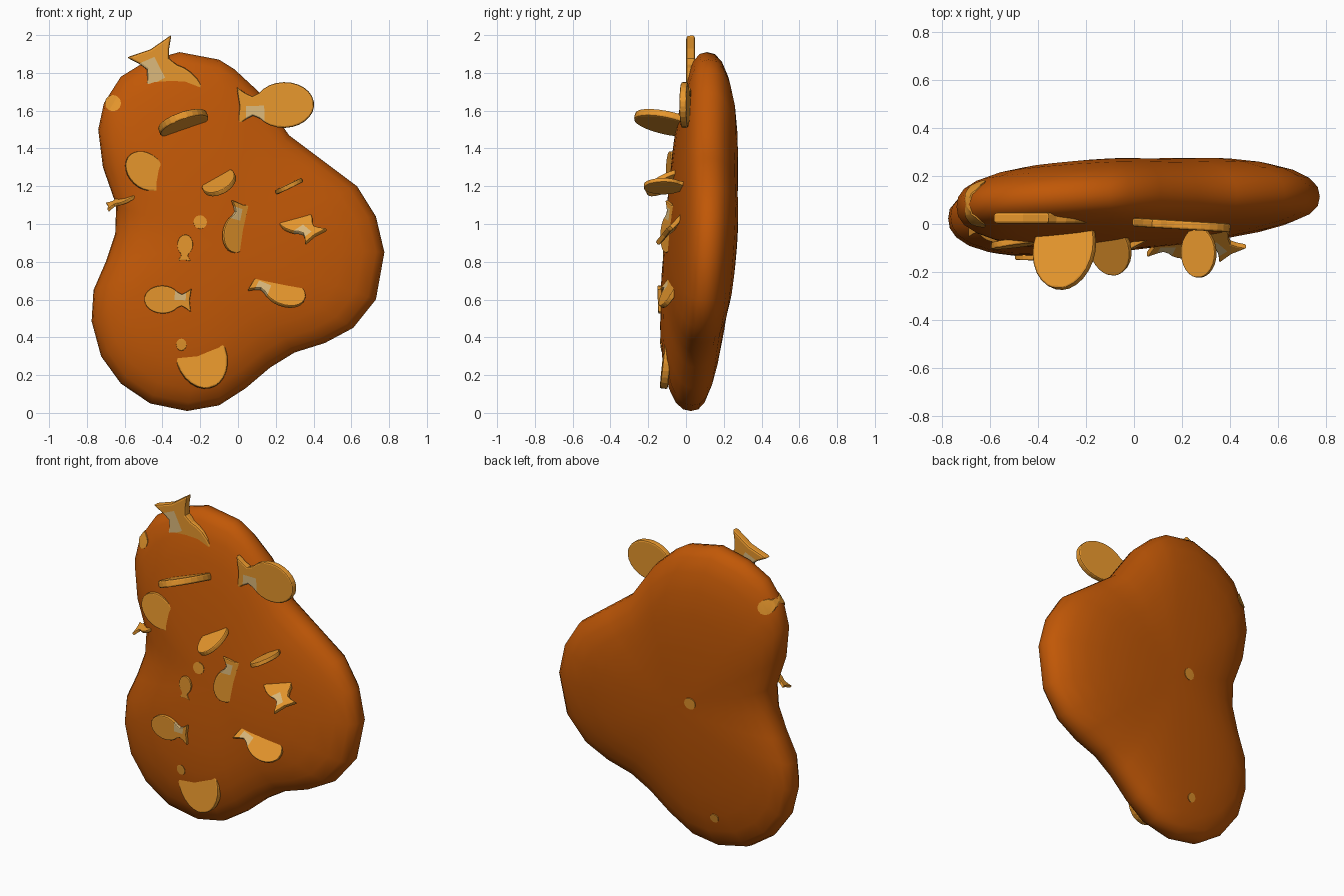
import bpy
import bmesh
import math
from mathutils import Matrix, Vector

if "Cube" in bpy.data.objects:
    bpy.data.objects.remove(bpy.data.objects["Cube"], do_unlink=True)


def make_material(name, color):
    mat = bpy.data.materials.new(name)
    mat.use_nodes = True
    mat.diffuse_color = (*color, 1)
    for node in mat.node_tree.nodes:
        if node.type == 'BSDF_PRINCIPLED':
            node.inputs["Base Color"].default_value = (*color, 1)
            node.inputs["Roughness"].default_value = 0.7
    return mat


BROWN = make_material("fried orange brown", (0.53, 0.096, 0.002))
GOLD = make_material("golden cracker", (0.8, 0.31, 0.026))
CREAM = make_material("pale cream", (0.72, 0.49, 0.2))


def add_object(name, bm, materials):
    bmesh.ops.recalc_face_normals(bm, faces=bm.faces)
    mesh = bpy.data.meshes.new(name)
    bm.to_mesh(mesh)
    bm.free()
    for mat in materials:
        mesh.materials.append(mat)
    obj = bpy.data.objects.new(name, mesh)
    bpy.context.collection.objects.link(obj)
    return obj


# Patty: lobed outline, closed by shrinking rings on the front and the back
OUTLINE = [(-.31, 1.91), (-.1, 1.87), (-.02, 1.82), (.11, 1.7), (.27, 1.47), (.43, 1.35),
           (.63, 1.2), (.73, 1.04), (.775, .85), (.73, .6), (.61, .45), (.46, .37),
           (.3, .32), (.17, .24), (.04, .13), (-.1, .04), (-.27, .01), (-.465, .05),
           (-.62, .155), (-.725, .3), (-.775, .485), (-.765, .65), (-.7, .8), (-.65, .95),
           (-.645, 1.1), (-.715, 1.3), (-.74, 1.5), (-.71, 1.64), (-.62, 1.78), (-.49, 1.86)]
CENTER = Vector((-.1, .9))


def patty_point(point, s, side, grow):
    x, z = CENTER.lerp(Vector(point), s)
    tilt = .079 * x + .077 * z - .062
    middle = .075 + tilt * (1 - .4 * s ** 4)
    half = .177 * (1 - s ** 2.5) ** .4 + grow
    out = (Vector((x, z)) - CENTER).normalized() * grow * s
    return x + out.x, middle + side * half, z + out.y


def patty(name, grow=0.0):
    bm = bmesh.new()
    levels = [.2, .4, .6, .75, .87, .95, .99]
    rows = [(s, -1) for s in levels] + [(1, 0)] + [(s, 1) for s in reversed(levels)]
    rings = [[bm.verts.new(patty_point(p, s, side, grow)) for p in OUTLINE]
             for s, side in rows]
    n = len(OUTLINE)
    for a, b in zip(rings, rings[1:]):
        for i in range(n):
            j = (i + 1) % n
            bm.faces.new((a[i], a[j], b[j], b[i]))
    for ring, side in ((rings[0], -1), (rings[-1], 1)):
        pole = bm.verts.new(patty_point(CENTER, 0, side, grow))
        for i in range(n):
            bm.faces.new((ring[i], ring[(i + 1) % n], pole))
    obj = add_object(name, bm, [BROWN])
    for face in obj.data.polygons:
        face.use_smooth = True
    return obj


body = patty("patty")
bpy.context.view_layer.update()


def front_y(x, z):
    hit, spot, _, _ = body.ray_cast(Vector((x, -2, z)), Vector((0, 1, 0)))
    return spot.y if hit else 0


# Spots: slanted pegs through the patty, trimmed flush to a slightly larger copy
limit = patty("spot_limit", .004)
limit.hide_render = True
PEGS = [(-.662, 1.64, .043, 0), (-.2, 1.01, .036, -.17), (-.3, .36, .027, -.48)]
for index, (x, z, radius, slope) in enumerate(PEGS):
    bm = bmesh.new()
    turn = Vector((0, 1, slope)).to_track_quat('Z', 'X').to_matrix().to_4x4()
    start = Matrix.Translation((x, front_y(x, z), z))
    bmesh.ops.create_cone(bm, cap_ends=True, segments=12, radius1=radius, radius2=radius,
                          depth=1, matrix=start @ turn)
    spot = add_object(f"spot_{index + 1}", bm, [GOLD])
    trim = spot.modifiers.new("trim", 'BOOLEAN')
    trim.operation = 'INTERSECT'
    trim.object = limit
    bpy.context.view_layer.objects.active = spot
    bpy.ops.object.modifier_apply(modifier=trim.name)
    spot.data.materials.clear()
    spot.data.materials.append(GOLD)
    for face in spot.data.polygons:
        face.material_index = 0
bpy.data.objects.remove(limit, do_unlink=True)


# Fish crackers: oval body and forked tail, as a thick plate
def fish(name, length, center, nose, lateral, pale=False):
    bm = bmesh.new()
    stations = []
    for step in range(11):
        t = math.radians(6 + step * 14)
        stations.append((.385 * math.cos(t), .295 * math.sin(t), 0))
    stations += [(-.41, .125, 0), (-.5, .17, .01), (-.61, .25, .035)]
    rows = [[bm.verts.new(((u + (notch if v == 0 else 0)) * length, v * w * length, 0))
             for v in (-1, 0, 1)] for u, w, notch in stations]
    for k, (a, b) in enumerate(zip(rows, rows[1:])):
        for i in (0, 1):
            face = bm.faces.new((a[i], a[i + 1], b[i + 1], b[i]))
            face.material_index = int(pale and i == 0 and k in (9, 10, 11))
    obj = add_object(name, bm, [GOLD, CREAM])

    # Stand the plate up along its nose and side directions
    nose = Vector(nose).normalized()
    side = Vector(lateral)
    side = (side - nose * side.dot(nose)).normalized()
    turn = Matrix((nose, side, nose.cross(side))).transposed().to_4x4()
    obj.matrix_world = Matrix.Translation(center) @ turn

    plate = obj.modifiers.new("thickness", 'SOLIDIFY')
    plate.thickness = .09 * length
    plate.offset = 0
    edge = obj.modifiers.new("rounded rim", 'BEVEL')
    edge.width = .027 * length
    edge.segments = 2
    edge.limit_method = 'ANGLE'
    edge.angle_limit = math.radians(60)


def lying_fish(name, length, x, z, offset, nose, lateral, pale=False):
    fish(name, length, (x, front_y(x, z) + offset, z), nose, lateral, pale)


# Crackers that poke past the edge or stick out forwards
fish("top_fish", .53, (-.325, .025, 1.653), (.45, 0, -.89), (.89, 0, .45), True)
fish("ear_fish", .41, (.245, -.007, 1.63), (1, -.06, .03), (0, 0, 1), True)
fish("shelf_fish", .46, (-.29, -.1, 1.535), (-.15, -.97, .18), (.94, 0, .35))
fish("tilted_fish", .32, (-.1, -.1, 1.22), (.08, -.88, -.42), (.87, 0, .42))
fish("edge_on_fish", .27, (.27, -.12, 1.2), (.02, -1, 0), (.87, 0, .42))
fish("tail_out_fish", .3, (.295, -.025, 1.03), (-.6, .5, .5), (.85, .35, .45), True)
fish("waist_fish", .2, (-.585, -.02, 1.145), (.88, -.1, .46), (-.2, .9, .3))
fish("bottom_fish", .46, (-.195, -.1, .3), (.33, -.1, -.94), (.94, .05, .33))

# Crackers that lie against the front
lying_fish("cheek_fish", .31, -.49, 1.28, .002, (-.7, -.06, .65), (.65, .14, .7))
lying_fish("small_fish", .14, -.28, .89, -.004, (.05, 0, 1), (1, 0, 0))
lying_fish("middle_fish", .27, -.008, .95, 0, (-.2, -.12, -.97), (.88, .45, -.2), True)
lying_fish("left_fish", .25, -.4, .6, -.004, (-1, 0, .03), (0, .03, -1), True)
lying_fish("right_fish", .3, .245, .64, -.008, (.92, 0, -.36), (.25, .55, .75), True)
